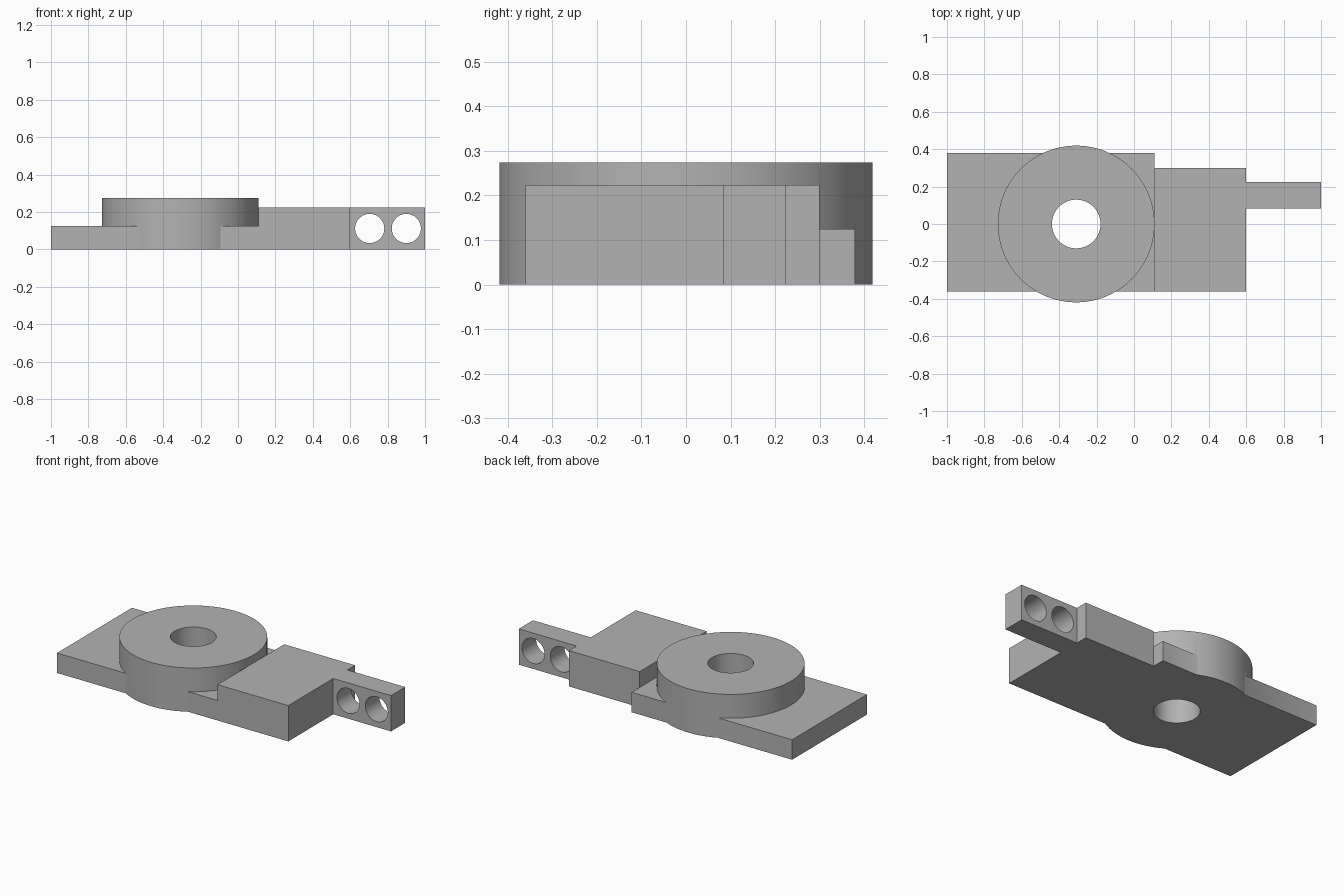
import bpy
import bmesh
from math import pi
from mathutils import Matrix

if "Cube" in bpy.data.objects:
    bpy.data.objects.remove(bpy.data.objects["Cube"], do_unlink=True)

grey = bpy.data.materials.new("plain grey")
grey.use_nodes = True
colour = (0.45, 0.45, 0.45, 1)
grey.diffuse_color = colour
grey.node_tree.nodes["Principled BSDF"].inputs["Base Color"].default_value = colour


def add_object(name, bm):
    bmesh.ops.recalc_face_normals(bm, faces=bm.faces)
    mesh = bpy.data.meshes.new(name)
    bm.to_mesh(mesh)
    bm.free()
    mesh.materials.append(grey)
    obj = bpy.data.objects.new(name, mesh)
    bpy.context.collection.objects.link(obj)
    return obj


def plate(name, outline, height):
    """Extrude a plan outline up from the ground."""
    bm = bmesh.new()
    face = bm.faces.new([bm.verts.new((x, y, 0)) for x, y in outline])
    top = bmesh.ops.extrude_face_region(bm, geom=[face])["geom"]
    verts = [v for v in top if isinstance(v, bmesh.types.BMVert)]
    bmesh.ops.translate(bm, verts=verts, vec=(0, 0, height))
    return add_object(name, bm)


def cylinder(name, radius, depth, centre, along_y=False, sides=96):
    bm = bmesh.new()
    turn = Matrix.Rotation(pi / 2 if along_y else 0, 4, "X")
    bmesh.ops.create_cone(bm, cap_ends=True, segments=sides, radius1=radius,
                          radius2=radius, depth=depth,
                          matrix=Matrix.Translation(centre) @ turn)
    return add_object(name, bm)


def combine(target, tool, operation):
    """Apply a boolean and remove the tool."""
    tool.hide_render = True
    mod = target.modifiers.new(operation, "BOOLEAN")
    mod.operation = operation
    mod.solver = "EXACT"
    mod.object = tool
    bpy.context.view_layer.objects.active = target
    bpy.ops.object.modifier_apply(modifier=mod.name)
    bpy.data.objects.remove(tool, do_unlink=True)


hub_x, hub_height = -0.309, 0.274
step_x, end_x = 0.11, 0.6
front_y, back_y = -0.36, 0.38

# Thin base plate
body = plate("bracket_body", [(-1, front_y), (step_x, front_y),
                              (step_x, back_y), (-1, back_y)], 0.125)

# Thick block with the narrow arm
arm = plate("block_and_arm", [(step_x, front_y), (end_x, front_y), (end_x, 0.084),
                              (1, 0.084), (1, 0.224), (end_x, 0.224),
                              (end_x, 0.3), (step_x, 0.3)], 0.224)
combine(body, arm, "UNION")

# Round hub
hub = cylinder("hub", 0.419, hub_height, (hub_x, 0, hub_height / 2))
combine(body, hub, "UNION")

# Hub bore
bore = cylinder("bore_cutter", 0.13, 1, (hub_x, 0, 0))
combine(body, bore, "DIFFERENCE")

# Two cross holes in the arm
for x in (0.704, 0.9):
    hole = cylinder("arm_hole_cutter", 0.078, 0.4, (x, 0.154, 0.112), True, 64)
    combine(body, hole, "DIFFERENCE")

# Smooth curved walls, crisp edges
bpy.ops.object.select_all(action="DESELECT")
body.select_set(True)
bpy.context.view_layer.objects.active = body
bpy.ops.object.shade_smooth_by_angle(angle=pi / 6)
